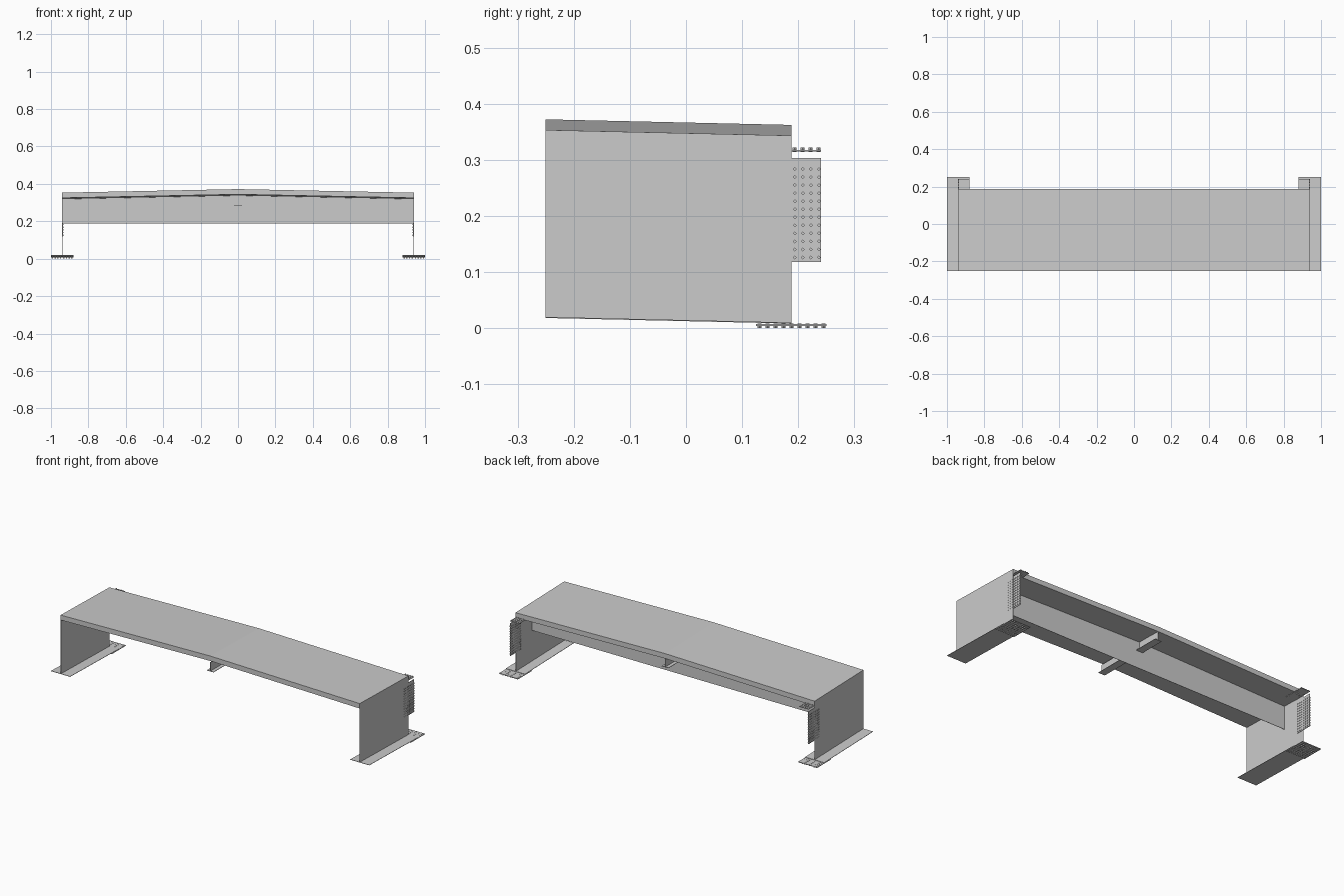
import bpy, bmesh
from mathutils import Vector

if "Cube" in bpy.data.objects:
    bpy.data.objects.remove(bpy.data.objects["Cube"])

T = 0.002        # sheet thickness
PITCH = 0.0143   # stud spacing


def finish(bm, name):
    bmesh.ops.recalc_face_normals(bm, faces=bm.faces)
    me = bpy.data.meshes.new(name)
    bm.to_mesh(me)
    bm.free()
    ob = bpy.data.objects.new(name, me)
    bpy.context.collection.objects.link(ob)
    return ob


def prism(bm, ring, offset):
    """Extrude a closed ring of 3D points along offset."""
    face = bm.faces.new([bm.verts.new(p) for p in ring])
    ext = bmesh.ops.extrude_face_region(bm, geom=[face])["geom"]
    bmesh.ops.translate(bm, vec=Vector(offset),
                        verts=[v for v in ext if isinstance(v, bmesh.types.BMVert)])


def box(bm, lo, hi):
    (x0, y0, z0), (x1, y1, z1) = lo, hi
    prism(bm, [(x0, y0, z0), (x1, y0, z0), (x1, y1, z0), (x0, y1, z0)], (0, 0, z1 - z0))


def stud(bm, c, axis, half, r=0.0025):
    """Small four-sided stud through a plate."""
    c, axis = Vector(c), Vector(axis)
    u = axis.orthogonal().normalized() * r
    v = axis.cross(u)
    base = c - axis * half
    prism(bm, [base + u + v, base - u + v, base - u - v, base + u - v], axis * half * 2)


def slope(y):
    """Everything sloped falls slightly towards the back."""
    return -0.0227 * (y + 0.25)


FRONT, BACK, PANEL_Y = -0.25, 0.188, 0.04

# deck slab: ridged at the centre, falling to the back
bm = bmesh.new()
ring = [(-0.94, 0.325), (0, 0.344), (0.94, 0.325), (0.94, 0.353), (0, 0.372), (-0.94, 0.353)]
prism(bm, [(x, FRONT, z) for x, z in ring], (0, BACK - FRONT, slope(BACK)))
finish(bm, "deck")

# cross panel hanging under the deck
bm = bmesh.new()
prism(bm, [(-0.938, PANEL_Y, 0.187), (0.938, PANEL_Y, 0.187),
           (0.938, PANEL_Y, 0.32), (0, PANEL_Y, 0.339), (-0.938, PANEL_Y, 0.32)], (0, T, 0))
finish(bm, "cross_panel")

# centre rib: upright web with a narrow bottom flange
bm = bmesh.new()
box(bm, (-T / 2, FRONT, 0.286), (T / 2, BACK, 0.336))
box(bm, (-0.021, FRONT, 0.284), (0.021, BACK, 0.286))
finish(bm, "centre_rib")

for s, side in ((1, "right"), (-1, "left")):
    # leg plate
    bm = bmesh.new()
    prism(bm, [(s * 0.94, FRONT, 0.02), (s * 0.94, BACK, 0.02 + slope(BACK)),
               (s * 0.94, BACK, 0.326 + slope(BACK)), (s * 0.94, FRONT, 0.326)], (-s * T, 0, 0))
    finish(bm, side + "_leg")

    # foot flange
    bm = bmesh.new()
    prism(bm, [(s * x, y, 0.018 + slope(y)) for x, y in
               ((0.88, FRONT), (1, FRONT), (1, BACK), (0.88, BACK))], (0, 0, T))
    finish(bm, side + "_foot")

    # studded splice plate under the foot
    bm = bmesh.new()
    box(bm, (s * 0.88, 0.125, 0.004), (s * 1.0, 0.25, 0.007))
    for i in range(4):
        for j in range(9):
            for x0 in (0.888, 0.949):
                stud(bm, (s * (x0 + i * PITCH), 0.131 + j * PITCH, 0.004), (0, 0, 1), 0.004)
    finish(bm, side + "_foot_splice")

    # studded splice plate on the leg
    bm = bmesh.new()
    box(bm, (s * 0.935, 0.146, 0.118), (s * 0.938, 0.241, 0.303))
    for i in range(7):
        for j in range(12):
            stud(bm, (s * 0.937, 0.151 + i * PITCH, 0.126 + j * PITCH), (1, 0, 0), 0.005)
    finish(bm, side + "_leg_splice")

    # studded splice plate below the deck edge
    bm = bmesh.new()
    box(bm, (s * 0.88, 0.125, 0.315), (s * 0.938, 0.241, 0.3175))
    for i in range(4):
        for j in range(8):
            stud(bm, (s * (0.887 + i * PITCH), 0.136 + j * PITCH, 0.318), (0, 0, 1), 0.004)
    finish(bm, side + "_deck_splice")
